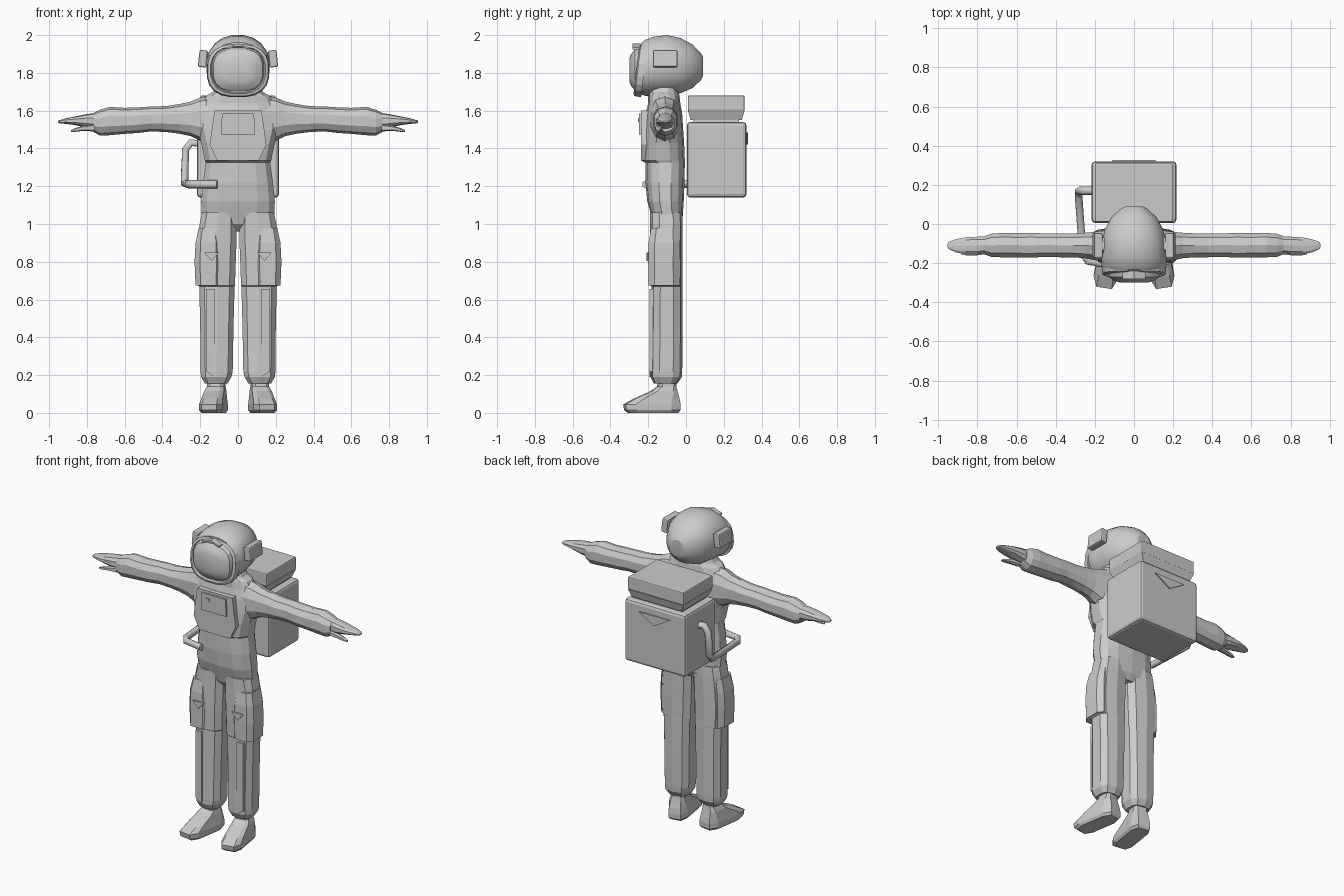
import bpy, bmesh, math
from mathutils import Vector, Matrix

suit = bpy.data.materials.new("suit grey")
suit.diffuse_color = (0.6, 0.6, 0.6, 1)


def finish(name, bm):
    bmesh.ops.recalc_face_normals(bm, faces=bm.faces)
    me = bpy.data.meshes.new(name)
    bm.to_mesh(me)
    bm.free()
    me.materials.append(suit)
    ob = bpy.data.objects.new(name, me)
    bpy.context.collection.objects.link(ob)
    return ob


def loft(name, axis, sections, n=12, p=2.6, side=1, smooth=0, spin=None):
    """Skin rounded cross-sections (t, u0, u1, v0, v1) stacked along an axis."""
    unit = []
    for i in range(n):
        a = 2 * math.pi * (i + 0.5) / n
        c, s = math.cos(a), math.sin(a)
        unit.append((math.copysign(abs(c) ** (2 / p), c), math.copysign(abs(s) ** (2 / p), s)))
    mu, mv = max(u for u, v in unit), max(v for u, v in unit)
    bm = bmesh.new()
    rings = []
    for t, u0, u1, v0, v1 in sections:
        ring = []
        for u, v in unit:
            pu = (u0 + u1) / 2 + (u1 - u0) / 2 * u / mu
            pv = (v0 + v1) / 2 + (v1 - v0) / 2 * v / mv
            co = Vector({'X': (t, pu, pv), 'Y': (pu, t, pv), 'Z': (pu, pv, t)}[axis])
            if spin:
                piv = Vector(spin[0])
                co = piv + Matrix.Rotation(spin[1], 3, spin[2]) @ (co - piv)
            co.x *= side
            ring.append(bm.verts.new(co))
        rings.append(ring)
    for a, b in zip(rings, rings[1:]):
        for i in range(n):
            bm.faces.new((a[i], a[(i + 1) % n], b[(i + 1) % n], b[i]))
    bm.faces.new(rings[0])
    bm.faces.new(rings[-1])
    ob = finish(name, bm)
    if smooth:
        bpy.context.view_layer.objects.active = ob
        ob.select_set(True)
        bpy.ops.object.shade_smooth_by_angle(angle=math.radians(smooth))
        ob.select_set(False)
    return ob


def box(name, lo, hi, bevel=0.0, rot=None, top=None):
    """Bevelled box; 'top' scales the lower face for a tapered base."""
    lo, hi = Vector(lo), Vector(hi)
    bm = bmesh.new()
    bmesh.ops.create_cube(bm, size=1)
    for v in bm.verts:
        k = top if top and v.co.z < 0 else 1
        v.co = Vector((v.co.x * (hi.x - lo.x) * k, v.co.y * (hi.y - lo.y) * k, v.co.z * (hi.z - lo.z)))
    if bevel:
        bmesh.ops.bevel(bm, geom=bm.edges[:], offset=bevel, segments=2, affect='EDGES', profile=0.5)
    m = Matrix.Translation((lo + hi) / 2)
    if rot:
        m = m @ Matrix.Rotation(rot[0], 4, rot[1])
    bmesh.ops.transform(bm, matrix=m, verts=bm.verts)
    return finish(name, bm)


def plate(name, outline, y0, y1):
    """Flat panel: an (x, z) outline extruded between two depths."""
    bm = bmesh.new()
    a = [bm.verts.new((x, y0, z)) for x, z in outline]
    b = [bm.verts.new((x, y1, z)) for x, z in outline]
    bm.faces.new(a)
    bm.faces.new(b)
    for i in range(len(a)):
        j = (i + 1) % len(a)
        bm.faces.new((a[i], a[j], b[j], b[i]))
    return finish(name, bm)


# Torso with an overhanging chest fold, and the neck
loft("torso", 'Z', [
    (0.96, -.10, .10, -.13, -.04), (1.00, -.19, .19, -.17, -.02), (1.12, -.195, .195, -.205, -.012),
    (1.22, -.185, .185, -.215, -.008), (1.325, -.17, .17, -.215, -.006),
    (1.335, -.175, .175, -.235, -.006), (1.43, -.195, .195, -.235, -.01),
    (1.50, -.215, .215, -.225, -.015), (1.58, -.215, .215, -.215, -.02),
    (1.64, -.195, .195, -.20, -.03), (1.68, -.165, .165, -.20, -.035), (1.70, -.13, .13, -.20, -.04),
    (1.74, -.11, .11, -.19, -.05)], n=14)

# Helmet shell, front rim and visor
loft("helmet", 'Y', [
    (.09, -.045, .045, 1.785, 1.885), (.08, -.065, .065, 1.762, 1.902), (.035, -.115, .115, 1.72, 1.95),
    (-.03, -.15, .15, 1.692, 1.985), (-.10, -.163, .163, 1.684, 2.0), (-.17, -.167, .167, 1.68, 1.992),
    (-.215, -.165, .165, 1.678, 1.975), (-.235, -.155, .155, 1.685, 1.96)], n=20, p=2.2, smooth=25)
rim_turn = ((0, -.26, 1.82), math.radians(-7), 'X')
loft("visor_rim", 'Y', [
    (-.22, -.165, .165, 1.675, 1.962), (-.255, -.16, .16, 1.677, 1.952), (-.262, -.145, .145, 1.69, 1.94),
    (-.25, -.138, .138, 1.697, 1.933)], n=20, p=2.6, spin=rim_turn)
loft("visor", 'Y', [
    (-.24, -.14, .14, 1.695, 1.935), (-.27, -.13, .13, 1.705, 1.925), (-.29, -.10, .10, 1.73, 1.90),
    (-.30, -.07, .07, 1.755, 1.875)], n=16, p=2.8, smooth=25)
plate("visor_brow", [(-.06, 1.925), (-.02, 1.94), (.02, 1.94), (.06, 1.925), (.06, 1.935), (0, 1.955), (-.06, 1.935)],
      -.282, -.24)

for s, tag in ((1, "left"), (-1, "right")):
    # Lamp boxes on the helmet sides
    box("lamp_" + tag, (s * .186 - .022, -.175, 1.83), (s * .186 + .022, -.045, 1.92), .008,
        (s * math.radians(-6), 'Y'))
    loft("lamp_mount_" + tag, 'X', [(.14, -.15, -.07, 1.84, 1.91), (.18, -.15, -.07, 1.84, 1.91)], n=8, side=s)

    # Sleeve with shoulder, folds and cuff
    loft("sleeve_" + tag, 'X', [
        (.12, -.195, -.03, 1.42, 1.685), (.20, -.185, -.04, 1.44, 1.67), (.25, -.175, -.045, 1.465, 1.648),
        (.31, -.17, -.048, 1.478, 1.635), (.38, -.17, -.048, 1.487, 1.624), (.46, -.168, -.048, 1.49, 1.622),
        (.52, -.172, -.046, 1.483, 1.618), (.60, -.17, -.047, 1.477, 1.615), (.68, -.17, -.046, 1.47, 1.62),
        (.73, -.168, -.05, 1.468, 1.605), (.765, -.155, -.062, 1.488, 1.588)], n=10, p=2.3, side=s)
    # Mitten hand with a drooping thumb and finger
    loft("hand_" + tag, 'X', [
        (.74, -.145, -.065, 1.50, 1.59), (.80, -.155, -.065, 1.51, 1.582), (.86, -.155, -.068, 1.523, 1.57),
        (.91, -.145, -.078, 1.53, 1.56), (.945, -.13, -.09, 1.533, 1.55), (.953, -.12, -.10, 1.536, 1.546)],
        n=10, side=s)
    loft("thumb_" + tag, 'X', [
        (.76, -.155, -.12, 1.49, 1.53), (.82, -.162, -.13, 1.493, 1.52), (.86, -.16, -.135, 1.488, 1.508),
        (.885, -.155, -.142, 1.488, 1.497)], n=6, side=s)

    # Trouser leg, stepping in below the thigh section
    loft("leg_" + tag, 'Z', [
        (1.06, .01, .19, -.19, -.02), (1.00, .008, .203, -.19, -.018), (.90, .008, .215, -.192, -.018),
        (.80, .012, .22, -.193, -.018), (.675, .016, .215, -.19, -.018), (.67, .018, .205, -.183, -.018),
        (.45, .024, .20, -.185, -.018), (.22, .028, .198, -.188, -.02), (.19, .035, .195, -.188, -.022),
        (.155, .055, .175, -.17, -.045)], n=10, p=2.8, side=s)
    # Cargo pocket on the outer thigh and its small triangular flap
    loft("thigh_pocket_" + tag, 'Z', [
        (.98, .10, .208, -.185, -.04), (.90, .09, .225, -.198, -.035), (.80, .085, .23, -.20, -.035),
        (.675, .09, .225, -.198, -.035)], n=8, p=3.5, side=s)
    plate("pocket_flap_" + tag, [(s * .10, .85), (s * .18, .85), (s * .14, .805)], -.208, -.19)
    # Raised panel down the front of the shin
    plate("shin_panel_" + tag, [(s * .125, .655), (s * .17, .655), (s * .17, .22), (s * .125, .19)], -.192, -.16)

    # Boot turned slightly outward
    turn = ((.11, -.07, 0), math.radians(9), 'Z')
    loft("boot_" + tag, 'Z', [
        (.0, .06, .165, -.305, -.045), (.015, .05, .175, -.325, -.035), (.045, .05, .175, -.33, -.035),
        (.075, .055, .17, -.275, -.04), (.115, .06, .165, -.185, -.05), (.14, .065, .155, -.15, -.055),
        (.20, .065, .155, -.14, -.055)], n=8, p=4, side=s, spin=turn)

# Chest panel with a control box
plate("chest_panel", [(-.11, 1.335), (.11, 1.335), (.15, 1.42), (.125, 1.60), (-.125, 1.60), (-.15, 1.42)],
      -.238, -.20)
plate("control_box", [(-.09, 1.475), (.09, 1.475), (.085, 1.585), (-.085, 1.585)], -.25, -.22)
plate("control_button", [(-.055, 1.54), (-.03, 1.54), (-.03, 1.56), (-.055, 1.56)], -.255, -.24)

# Backpack: main pack, tapered upper pack, rear flap
box("backpack", (-.217, .005, 1.14), (.217, .32, 1.54), .018)
box("backpack_joint", (-.17, .04, 1.52), (.17, .28, 1.58))
box("backpack_upper_base", (-.198, .01, 1.55), (.198, .31, 1.60), 0, None, .9)
box("backpack_upper", (-.198, .01, 1.60), (.198, .31, 1.68), .006)
plate("backpack_flap", [(-.11, 1.485), (.11, 1.485), (0, 1.42)], .31, .327)

# Air hose from the pack's side round to the belly
curve = bpy.data.curves.new("hose_path", 'CURVE')
curve.dimensions = '3D'
curve.bevel_depth = .022
curve.bevel_resolution = 1
curve.use_fill_caps = True
path = [(-.19, .17, 1.425), (-.25, .17, 1.43), (-.277, .17, 1.395), (-.283, .165, 1.25), (-.283, .14, 1.215),
        (-.262, -.15, 1.21), (-.235, -.19, 1.21), (-.11, -.212, 1.21)]
sp = curve.splines.new('POLY')
sp.points.add(len(path) - 1)
for pt, co in zip(sp.points, path):
    pt.co = (*co, 1)
curve.materials.append(suit)
hose = bpy.data.objects.new("air_hose", curve)
bpy.context.collection.objects.link(hose)
